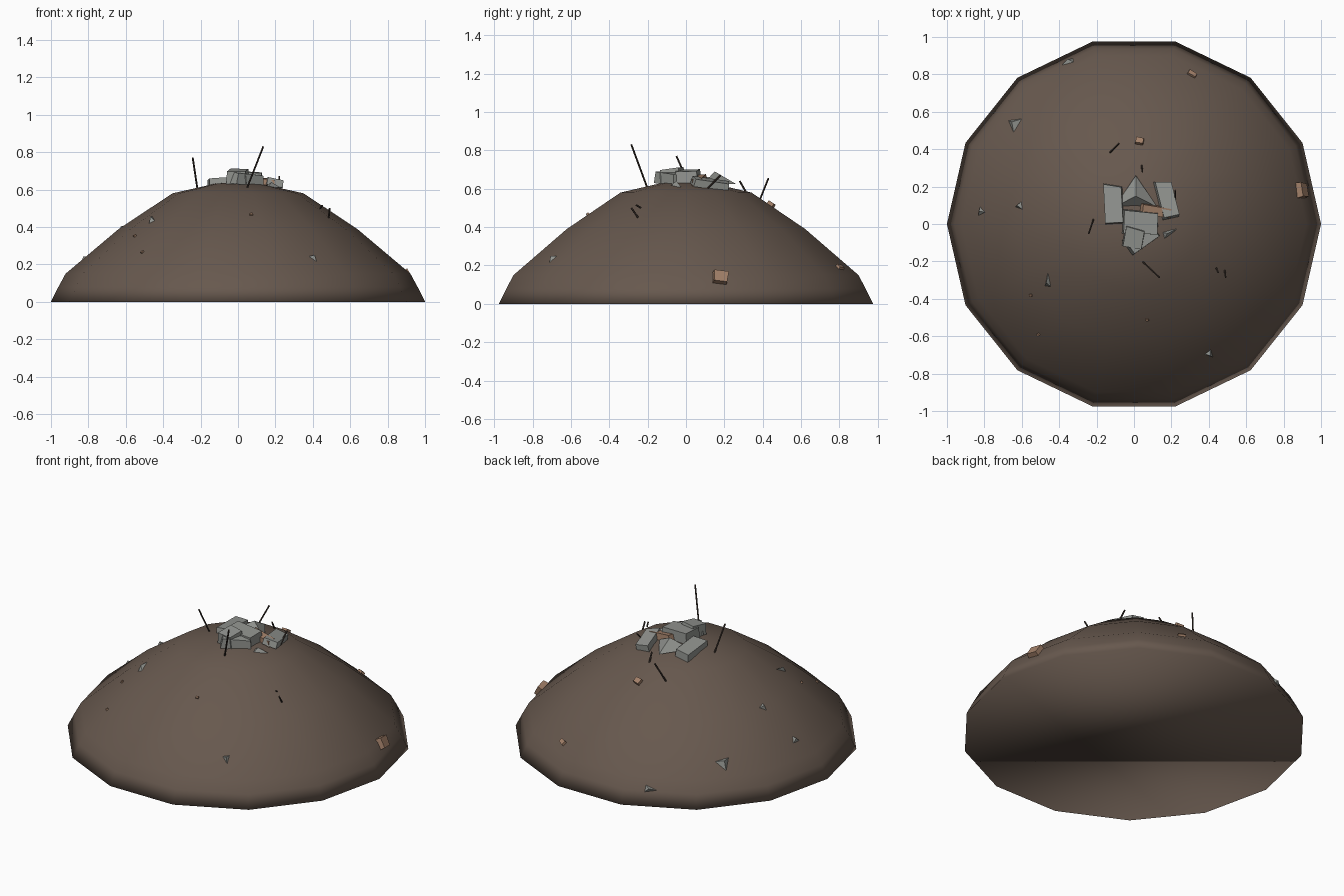
import bpy, bmesh, math
from mathutils import Vector, Matrix

if "Cube" in bpy.data.objects:
    bpy.data.objects.remove(bpy.data.objects["Cube"])

SIDES = 14
PROFILE = [(1.0, 0.0), (0.96, 0.08), (0.922, 0.15), (0.637, 0.39), (0.35, 0.58), (0.12, 0.632), (0.0, 0.64)]


def material(name, rgb):
    m = bpy.data.materials.new(name)
    m.diffuse_color = (*rgb, 1)
    m.use_nodes = True
    m.node_tree.nodes["Principled BSDF"].inputs["Base Color"].default_value = m.diffuse_color
    return m


SOIL = material("brown soil", (0.135, 0.098, 0.076))
CONCRETE = material("grey concrete", (0.29, 0.30, 0.28))
BRICK = material("tan brick", (0.36, 0.215, 0.14))
STEEL = material("dark rusty steel", (0.055, 0.04, 0.032))


def finish(name, bm, mat, smooth=False):
    bmesh.ops.recalc_face_normals(bm, faces=bm.faces[:])
    me = bpy.data.meshes.new(name)
    bm.to_mesh(me)
    bm.free()
    me.materials.append(mat)
    for p in me.polygons:
        p.use_smooth = smooth
    ob = bpy.data.objects.new(name, me)
    bpy.context.collection.objects.link(ob)
    return ob


def ground(x, y):
    """Height and slope normal of the mound at x, y."""
    step = 2 * math.pi / SIDES
    a = math.atan2(y, x)
    mid = (math.floor(a / step) + 0.5) * step
    r = math.hypot(x, y) * math.cos(a - mid) / math.cos(step / 2)
    for (r0, z0), (r1, z1) in zip(PROFILE, PROFILE[1:]):
        if r >= r1:
            s = (z1 - z0) / (r0 - r1)
            z = z0 + (r0 - r) * s
            return z, Vector((s * math.cos(mid), s * math.sin(mid), 1)).normalized()
    return 0.64, Vector((0, 0, 1))


def on_slope(x, y, turn, lift=0.0):
    z, n = ground(x, y)
    q = Vector((0, 0, 1)).rotation_difference(n)
    return (Matrix.Translation(Vector((x, y, z)) + n * lift) @ q.to_matrix().to_4x4()
            @ Matrix.Rotation(math.radians(turn), 4, 'Z'))


def chunk(name, mat, matrix, size, taper=0.9):
    """Broken block with slightly narrowed top and chipped corner."""
    bm = bmesh.new()
    bmesh.ops.create_cube(bm, size=1)
    for v in bm.verts:
        k = taper if v.co.z > 0 else 1
        v.co = Vector((v.co.x * size[0] * k, v.co.y * size[1] * k, v.co.z * size[2]))
        if v.co.x > 0 and v.co.y > 0:
            v.co.y *= 0.8
    bmesh.ops.transform(bm, matrix=matrix, verts=bm.verts[:])
    return finish(name, bm, mat)


def shard(name, mat, matrix, w, l, h):
    """Three-sided pyramid splinter pointing along -y."""
    bm = bmesh.new()
    pts = [(-w / 2, l / 2, -0.01), (w / 2, l / 2, -0.01), (0, -l / 2, -0.01), (0, l * 0.15, h)]
    v = [bm.verts.new(p) for p in pts]
    for f in ((0, 1, 2), (0, 1, 3), (1, 2, 3), (2, 0, 3)):
        bm.faces.new([v[i] for i in f])
    bmesh.ops.transform(bm, matrix=matrix, verts=bm.verts[:])
    return finish(name, bm, mat)


def rod(name, a, b, r=0.005):
    a, b = Vector(a), Vector(b)
    d = b - a
    bm = bmesh.new()
    m = Matrix.Translation((a + b) / 2) @ d.to_track_quat('Z', 'Y').to_matrix().to_4x4()
    bmesh.ops.create_cone(bm, cap_ends=True, segments=6, radius1=r, radius2=r, depth=d.length, matrix=m)
    return finish(name, bm, STEEL)


# Earth mound, smooth lathe with a flat bottom
bm = bmesh.new()
rings = []
for r, z in PROFILE[:-1]:
    rings.append([bm.verts.new((r * math.cos(2 * math.pi * i / SIDES), r * math.sin(2 * math.pi * i / SIDES), z))
                  for i in range(SIDES)])
top = bm.verts.new((0, 0, PROFILE[-1][1]))
bm.faces.new(rings[0][::-1])
for i in range(SIDES):
    j = (i + 1) % SIDES
    for lo, hi in zip(rings, rings[1:]):
        bm.faces.new((lo[i], lo[j], hi[j], hi[i]))
    bm.faces.new((rings[-1][i], rings[-1][j], top))
finish("earth_mound", bm, SOIL, True)


# Rubble heap on the summit
def place(x, y, z, turn, tilt_x=0, tilt_y=0):
    return (Matrix.Translation((x, y, z)) @ Matrix.Rotation(math.radians(turn), 4, 'Z')
            @ Matrix.Rotation(math.radians(tilt_x), 4, 'X') @ Matrix.Rotation(math.radians(tilt_y), 4, 'Y'))


chunk("left_slab", CONCRETE, place(-0.11, 0.11, 0.635, 3, -3, -4), (0.10, 0.22, 0.045), 0.95)
chunk("centre_block", CONCRETE, place(0.035, 0.01, 0.66, -2, 2, 3), (0.19, 0.13, 0.07), 0.95)
chunk("front_block", CONCRETE, place(0.04, -0.075, 0.655, 35, 4, 5), (0.18, 0.10, 0.06))
chunk("front_chip", CONCRETE, place(0.0, -0.07, 0.67, -10, 8, 0), (0.11, 0.12, 0.07))
chunk("right_slab", CONCRETE, place(0.175, 0.135, 0.625, 14, -8, 12), (0.09, 0.21, 0.04), 0.95)
chunk("summit_brick", BRICK, place(0.12, 0.07, 0.643, -8, 5, 8), (0.17, 0.06, 0.04))
shard("back_wedge", CONCRETE, place(0.01, 0.175, 0.635, 180, 0, 0), 0.23, 0.17, 0.055)
shard("right_splinter", CONCRETE, place(0.19, -0.045, 0.62, 115), 0.05, 0.09, 0.02)

# Concrete shards scattered on the slopes: x, y, turn, width, length, height
for i, (x, y, t, w, l, h) in enumerate([
        (-0.64, 0.52, 0, 0.11, 0.10, 0.03), (-0.36, 0.86, -70, 0.06, 0.10, 0.02),
        (-0.81, 0.065, 80, 0.07, 0.06, 0.02), (-0.62, 0.095, -80, 0.06, 0.06, 0.02),
        (-0.46, -0.29, 175, 0.05, 0.12, 0.02), (0.41, -0.70, 40, 0.06, 0.075, 0.02)]):
    shard(f"concrete_shard_{i + 1}", CONCRETE, on_slope(x, y, t), w, l, h)

# Brick bits: x, y, turn, width, length, height
for i, (x, y, t, w, l, h) in enumerate([
        (0.89, 0.18, 5, 0.07, 0.085, 0.05), (0.31, 0.80, -30, 0.05, 0.03, 0.02),
        (0.03, 0.44, -10, 0.045, 0.04, 0.03), (-0.55, -0.38, 20, 0.015, 0.015, 0.012),
        (-0.51, -0.59, 40, 0.015, 0.015, 0.012), (0.07, -0.51, 10, 0.018, 0.015, 0.012)]):
    chunk(f"brick_bit_{i + 1}", BRICK, on_slope(x, y, t, 0.003), (w, l, h))

# Reinforcing rods sticking out of the soil
for i, (a, b) in enumerate([
        ((0.045, -0.20, 0.60), (0.135, -0.285, 0.83)), ((-0.215, 0.03, 0.59), (-0.242, -0.05, 0.77)),
        ((-0.13, 0.38, 0.53), (-0.08, 0.43, 0.655)), ((0.22, 0.10, 0.59), (0.22, 0.18, 0.67)),
        ((0.04, 0.32, 0.57), (0.045, 0.28, 0.64)), ((0.44, -0.235, 0.50), (0.45, -0.26, 0.515)),
        ((0.485, -0.25, 0.45), (0.49, -0.285, 0.50))]):
    rod(f"steel_rod_{i + 1}", a, b)
